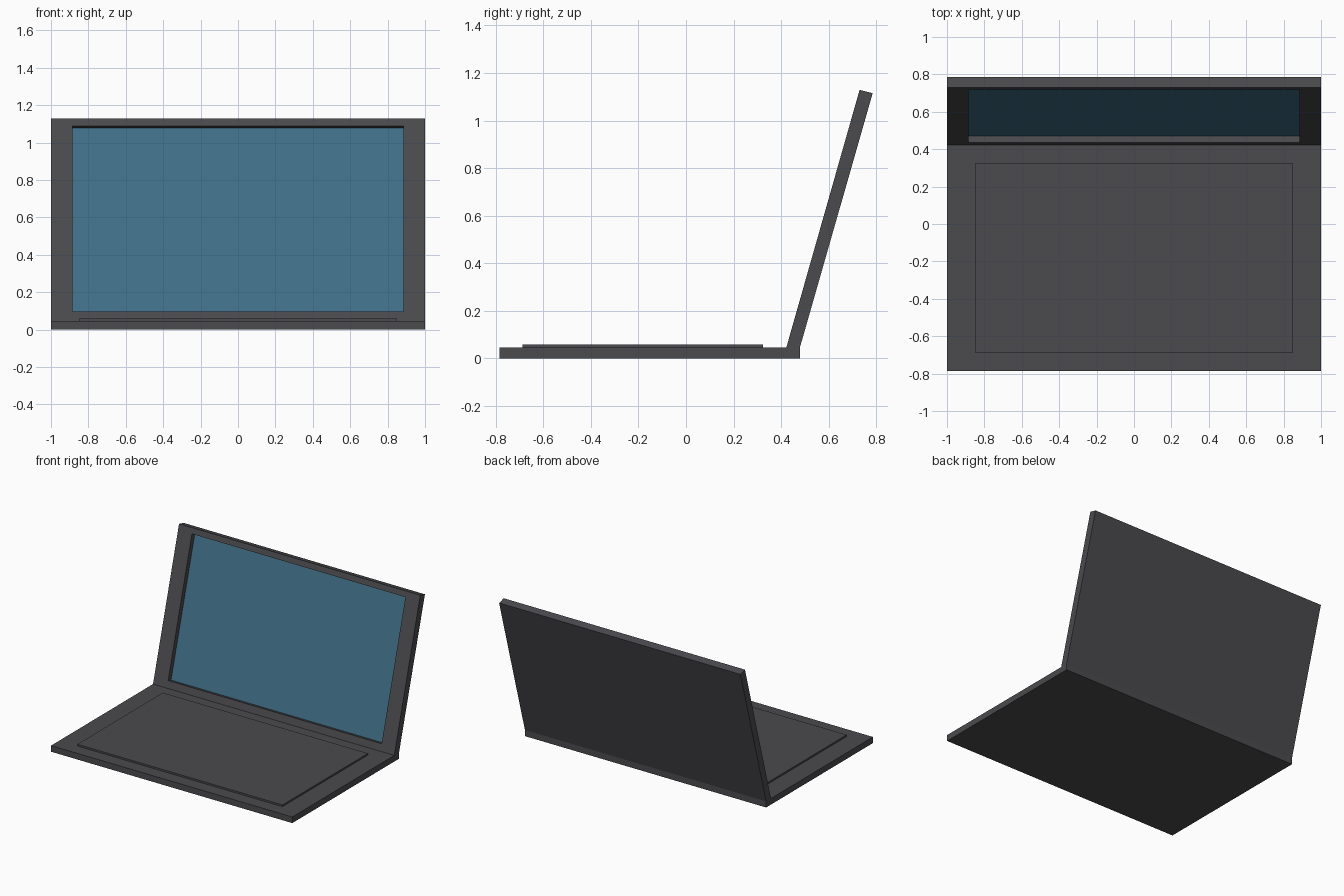
import bpy, bmesh
from mathutils import Vector

if "Cube" in bpy.data.objects:
    bpy.data.objects.remove(bpy.data.objects["Cube"])


def material(name, rgb):
    m = bpy.data.materials.new(name)
    m.diffuse_color = (*rgb, 1)
    m.use_nodes = True
    m.node_tree.nodes["Principled BSDF"].inputs["Base Color"].default_value = m.diffuse_color
    return m


GREY = material("dark grey casing", (0.070, 0.069, 0.076))
BLUE = material("blue screen", (0.052, 0.158, 0.245))


def finish(name, bm, mats):
    bmesh.ops.recalc_face_normals(bm, faces=bm.faces)
    me = bpy.data.meshes.new(name)
    bm.to_mesh(me)
    bm.free()
    for m in mats:
        me.materials.append(m)
    ob = bpy.data.objects.new(name, me)
    bpy.context.collection.objects.link(ob)
    return ob


def extrude_profile(bm, profile, half_width):
    """Prism along x from a (y, z) outline."""
    f = bm.faces.new([bm.verts.new((-half_width, y, z)) for y, z in profile])
    out = bmesh.ops.extrude_face_region(bm, geom=[f])["geom"]
    bmesh.ops.translate(bm, vec=(2 * half_width, 0, 0),
                        verts=[v for v in out if isinstance(v, bmesh.types.BMVert)])
    bmesh.ops.recalc_face_normals(bm, faces=bm.faces)


def slab(name, half_width, y0, y1, z0, z1):
    bm = bmesh.new()
    extrude_profile(bm, [(y0, z0), (y1, z0), (y1, z1), (y0, z1)], half_width)
    return finish(name, bm, [GREY])


# Base and raised keyboard deck
slab("base", 1.0, -0.785, 0.479, 0.0, 0.046)
slab("keyboard_deck", 0.85, -0.688, 0.324, 0.046, 0.059)

# Tilted lid with a recessed screen on its front face
A, B = Vector((0, 0.422, 0.046)), Vector((0, 0.730, 1.129))
bm = bmesh.new()
extrude_profile(bm, [A.yz, (0.479, 0.046), (0.785, 1.115), B.yz], 1.0)
bm.faces.ensure_lookup_table()
front = min(bm.faces, key=lambda f: f.normal.y)
up = (B - A).normalized()
inward = -front.normal.copy()

screen = bmesh.ops.inset_individual(bm, faces=[front], thickness=0.05)
for v in front.verts:                      # fit the opening
    low = v.co.z < 0.5
    p = A + up * (0.0535 if low else 1.084)
    v.co = Vector((0.885 if v.co.x > 0 else -0.885, p.y, p.z))
bmesh.ops.inset_individual(bm, faces=[front], thickness=0.0001)
for v in front.verts:                      # sink the screen
    v.co += inward * 0.036
front.material_index = 1
finish("lid", bm, [GREY, BLUE])
